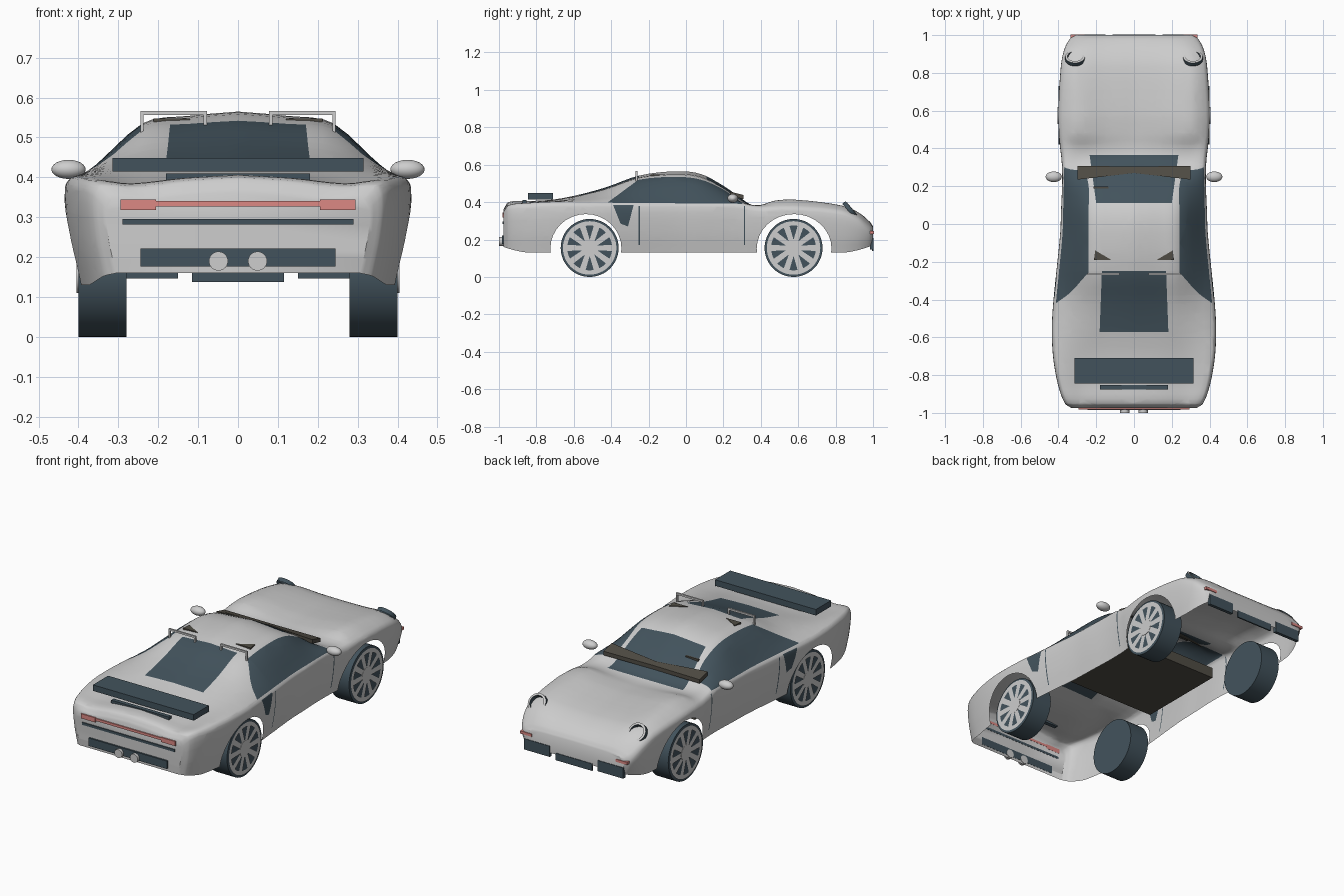
import bpy, bmesh, math
from mathutils import Matrix, Vector

if "Cube" in bpy.data.objects:
    bpy.data.objects.remove(bpy.data.objects["Cube"])


def material(name, r, g, b):
    m = bpy.data.materials.new(name)
    m.use_nodes = True
    m.diffuse_color = (r, g, b, 1)
    m.node_tree.nodes["Principled BSDF"].inputs["Base Color"].default_value = (r, g, b, 1)
    return m


SILVER = material("silver_grey", .61, .61, .61)
DARK = material("dark_slate", .055, .086, .108)
RED = material("lamp_red", .72, .25, .23)
BROWN = material("dark_brown", .08, .073, .058)


def smooth_shade(obj, angle=35):
    bpy.ops.object.select_all(action='DESELECT')
    obj.select_set(True)
    bpy.context.view_layer.objects.active = obj
    bpy.ops.object.shade_smooth_by_angle(angle=math.radians(angle))


def finish(bm, name, *mats):
    mesh = bpy.data.meshes.new(name)
    bm.to_mesh(mesh)
    bm.free()
    for m in mats:
        mesh.materials.append(m)
    obj = bpy.data.objects.new(name, mesh)
    bpy.context.collection.objects.link(obj)
    return obj


def box(name, mat, x, y, z):
    """Box from (low, high) ranges on each axis."""
    bm = bmesh.new()
    bmesh.ops.create_cube(bm, size=1)
    for v in bm.verts:
        v.co = [r[0] if c < 0 else r[1] for c, r in zip(v.co, (x, y, z))]
    return finish(bm, name, mat)


def side_range(s, a, b):
    return (a, b) if s > 0 else (-b, -a)


def cylinder(name, mat, loc, radius, depth, axis, sides=40):
    rot = {'x': (0, math.pi / 2, 0), 'y': (math.pi / 2, 0, 0)}[axis]
    bpy.ops.mesh.primitive_cylinder_add(vertices=sides, radius=radius, depth=depth,
                                        location=loc, rotation=rot)
    obj = bpy.context.object
    obj.name = name
    obj.data.materials.append(mat)
    smooth_shade(obj)
    return obj


def plate(name, mat, outline, height, thick):
    """Flat outline in plan, its height given by a function of y."""
    bm = bmesh.new()
    f = bm.faces.new([bm.verts.new((x, y, height(y))) for x, y in outline])
    top = bmesh.ops.extrude_face_region(bm, geom=[f])["geom"]
    for v in top:
        if isinstance(v, bmesh.types.BMVert):
            v.co.z += thick
    bmesh.ops.recalc_face_normals(bm, faces=bm.faces)
    return finish(bm, name, mat)


def lamp_ring(name, loc, angle):
    """Short hollow tube with a dark wall and a silver front rim."""
    bm = bmesh.new()
    turn = Matrix.Translation(loc) @ Matrix.Rotation(math.radians(angle), 4, 'X')
    profile = [(.052, -.014), (.052, .008), (.04, .01), (.037, -.014)]
    rings = [[bm.verts.new(turn @ Vector((r * math.cos(k * math.tau / 36),
                                          r * math.sin(k * math.tau / 36), h)))
              for k in range(36)] for r, h in profile]
    for i, (a, b) in enumerate(zip(rings, rings[1:])):
        for k in range(36):
            n = (k + 1) % 36
            bm.faces.new((a[k], a[n], b[n], b[k])).material_index = i % 2
    smooth_shade(finish(bm, name, DARK, SILVER))


def spline(keys, t):
    """Smooth curve through rows whose first value is the parameter."""
    n = len(keys) - 1
    i = max(k for k in range(n) if keys[k][0] <= t or k == 0)
    a, b = keys[i], keys[i + 1]
    p, q = keys[max(i - 1, 0)], keys[min(i + 2, n)]
    h = b[0] - a[0]
    u = (t - a[0]) / h
    out = []
    for k in range(1, len(a)):
        m0 = (b[k] - p[k]) / (b[0] - p[0]) * h
        m1 = (q[k] - a[k]) / (q[0] - a[0]) * h
        d = b[k] - a[k]
        out.append(a[k] + u * (m0 + u * ((3 * d - 2 * m0 - m1) + u * (m0 + m1 - 2 * d))))
    return out


# Body stations: y, half width, shoulder z, roof edge x, roof edge z, centre z
STATIONS = [
    (-.975, .33, .335, .22, .346, .363), (-.95, .365, .37, .26, .378, .4),
    (-.85, .402, .383, .27, .386, .405), (-.7, .428, .39, .26, .403, .415),
    (-.55, .434, .39, .24, .435, .445), (-.42, .427, .39, .24, .466, .482),
    (-.25, .41, .39, .24, .52, .542), (-.05, .39, .39, .24, .535, .565),
    (.08, .385, .39, .24, .52, .55), (.2, .38, .39, .24, .467, .487),
    (.28, .38, .387, .26, .412, .432), (.34, .383, .372, .28, .386, .39),
    (.4, .39, .365, .29, .385, .378), (.48, .397, .37, .3, .409, .382),
    (.6, .4, .37, .3, .412, .385), (.83, .387, .347, .3, .382, .366),
    (.92, .37, .31, .28, .345, .338), (.98, .34, .262, .25, .295, .298),
    (1, .312, .245, .22, .266, .27)]


def section(y):
    w, zs, xr, zr, zt = spline(STATIONS, y)
    zb = .13 + .035 * max(0, (abs(y) - .84) / .15) ** 1.5
    pts = [(0, zt), (xr * .5, zt * .65 + zr * .35), (xr, zr), (w * .95, zs + .012),
           (w, zs - .016), (w * .98, zb + .45 * (zs - zb)), (w * .925, zb)]
    rows, run = [], 0
    for i, p in enumerate(pts):
        run += math.dist(p, pts[i - 1]) if i else 0
        rows.append((run, *p))
    half = []
    for a, b in zip(rows, rows[1:]):
        half += [spline(rows, a[0] + (b[0] - a[0]) * k / 4) for k in range(4)]
    half.append(pts[-1])
    return [(-x, z) for x, z in half[:0:-1]] + [tuple(p) for p in half]


def region(bm, poly, a, b):
    """Cut a convex outline (counter-clockwise on axes a, b) into the skin; return its faces."""
    planes = []
    inside = list(bm.faces)
    for p, q in zip(poly, poly[1:] + poly[:1]):
        co, no = Vector((0, 0, 0)), Vector((0, 0, 0))
        co[a], co[b] = p
        no[a], no[b] = q[1] - p[1], p[0] - q[0]
        geom = set(inside)
        for f in inside:
            geom.update(f.edges, f.verts)
        bmesh.ops.bisect_plane(bm, geom=list(geom), plane_co=co, plane_no=no, dist=1e-6)
        planes.append((co, no))
        inside = [f for f in bm.faces
                  if all((f.calc_center_median() - c).dot(n) < 0 for c, n in planes)]
    return inside


# Body shell, open underneath
bm = bmesh.new()
ys = []
for s, t in zip(STATIONS, STATIONS[1:]):
    ys += [s[0] + (t[0] - s[0]) * k / 4 for k in range(4)]
rings = [[bm.verts.new((x, y, z)) for x, z in section(y)] for y in ys + [STATIONS[-1][0]]]
for r, s in zip(rings, rings[1:]):
    for i in range(len(r) - 1):
        bm.faces.new((r[i], r[i + 1], s[i + 1], s[i]))
bm.faces.new(rings[0][::-1])
bm.faces.new(rings[-1])
bmesh.ops.recalc_face_normals(bm, faces=bm.faces)

# Wheel arches
AXLES = {"rear": -.515, "front": .575}
for y, half in ((-.535, .19), (.578, .2)):
    arch = [(y + half * math.cos(k * math.tau / 32), .152 + .184 * math.sin(k * math.tau / 32))
            for k in range(32)]
    bmesh.ops.delete(bm, geom=region(bm, arch, 1, 2), context='FACES')

# Glass, quarter vents and door gaps
side_window = [(-.44, .397), (.308, .391), (.22, .467), (.12, .56), (-.2, .56), (-.25, .523)]
quarter_vent = [(-.39, .385), (-.35, .285), (-.31, .27), (-.28, .385)]
door_gaps = [[(y, .17), (y + .006, .17), (y + .006, .38), (y, .38)] for y in (-.253, .31)]
windscreen = [(-.235, .365), (-.2, .11), (.2, .11), (.235, .365)]
rear_window = [(-.182, -.572), (.182, -.572), (.17, -.25), (-.17, -.25)]
for poly, a in [(side_window, 1), (quarter_vent, 1), (door_gaps[0], 1), (door_gaps[1], 1),
                (windscreen, 0), (rear_window, 0)]:
    for f in region(bm, poly, a, 2 if a else 1):
        if a == 0 or abs(f.calc_center_median().x) > .24:
            f.material_index = 1
smooth_shade(finish(bm, "body_shell", SILVER, DARK))

# Wheels with ten-spoke rims
for axle, y in AXLES.items():
    for s, side in ((1, "left"), (-1, "right")):
        tag = f"{axle}_{side}"
        cylinder(f"tyre_{tag}", DARK, (s * .34, y, .155), .155, .12, 'x', 48)
        cylinder(f"hub_{tag}", SILVER, (s * .4, y, .155), .045, .01, 'x')
        bm = bmesh.new()
        loops = [[bm.verts.new((s * .404, y + r * math.cos(k * math.tau / 48),
                                .155 + r * math.sin(k * math.tau / 48))) for k in range(48)]
                 for r in (.12, .143)]
        for k in range(48):
            n = (k + 1) % 48
            quad = (loops[0][k], loops[1][k], loops[1][n], loops[0][n])
            bm.faces.new(quad if s > 0 else quad[::-1])
        for k in range(10):
            t = k * math.tau / 10
            out, across = Vector((0, math.cos(t), math.sin(t))), Vector((0, -math.sin(t), math.cos(t)))
            c = Vector((s * .404, y, .155))
            quad = [bm.verts.new(c + out * r + across * w)
                    for r, w in ((.03, -.013), (.125, -.016), (.125, .016), (.03, .013))]
            bm.faces.new(quad if s > 0 else quad[::-1])
        finish(bm, f"rim_{tag}", SILVER)

# Rear wing, deck vent, tail panel and exhausts
box("rear_wing", DARK, (-.315, .315), (-.845, -.71), (.415, .449))
box("deck_vent", DARK, (-.18, .18), (-.875, -.852), (.388, .41))
box("tail_light_bar", RED, (-.21, .21), (-.981, -.974), (.327, .341))
box("tail_strip", DARK, (-.29, .29), (-.98, -.974), (.282, .296))
box("rear_valance", DARK, (-.245, .245), (-.985, -.974), (.177, .221))
for s, side in ((1, "left"), (-1, "right")):
    box(f"tail_light_{side}", RED, side_range(s, .205, .295), (-.982, -.974), (.318, .344))
    cylinder(f"exhaust_{side}", SILVER, (s * .049, -.986, .19), .024, .028, 'y', 24)

# Nose grilles, indicators, headlamps, mirrors, roof rails and seat tops
box("front_grille_centre", DARK, (-.115, .115), (.995, 1.003), (.138, .178))
for s, side in ((1, "left"), (-1, "right")):
    box(f"front_grille_{side}", DARK, side_range(s, .15, .31), (.985, 1.003), (.146, .207))
    box(f"indicator_{side}", RED, side_range(s, .262, .335), (.975, 1.004), (.23, .245))
    lamp_ring(f"headlamp_{side}", (s * .312, .88, .36), -50)
    bpy.ops.mesh.primitive_uv_sphere_add(segments=24, ring_count=12, location=(s * .425, .25, .42))
    mirror = bpy.context.object
    mirror.name = f"mirror_{side}"
    mirror.scale = (.043, .028, .024)
    mirror.data.materials.append(SILVER)
    smooth_shade(mirror, 60)
    box(f"roof_rail_{side}", SILVER, side_range(s, .078, .245), (-.27, -.26), (.556, .566))
    for part, x, z in (("inner", .078, .53), ("outer", .237, .51)):
        box(f"rail_post_{part}_{side}", SILVER, side_range(s, x, x + .008), (-.27, -.26), (z, .558))
    plate(f"seat_top_{side}", BROWN, [(s * .12, -.19), (s * .212, -.19), (s * .205, -.14)],
          lambda y: .53, .018)

# Dashboard, steering wheel top, cabin floor and its front lip
plate("dashboard", BROWN, [(-.3, .235), (0, .27), (.3, .235), (.3, .308), (0, .304), (-.3, .308)],
      lambda y: .434 - .25 * (y - .235), .022)
box("steering_wheel_top", BROWN, (-.215, -.135), (.188, .198), (.47, .487))
box("cabin_floor", BROWN, (-.28, .28), (-.2, .32), (.21, .22))
box("floor_lip", BROWN, (-.28, .28), (.31, .32), (.21, .27))
